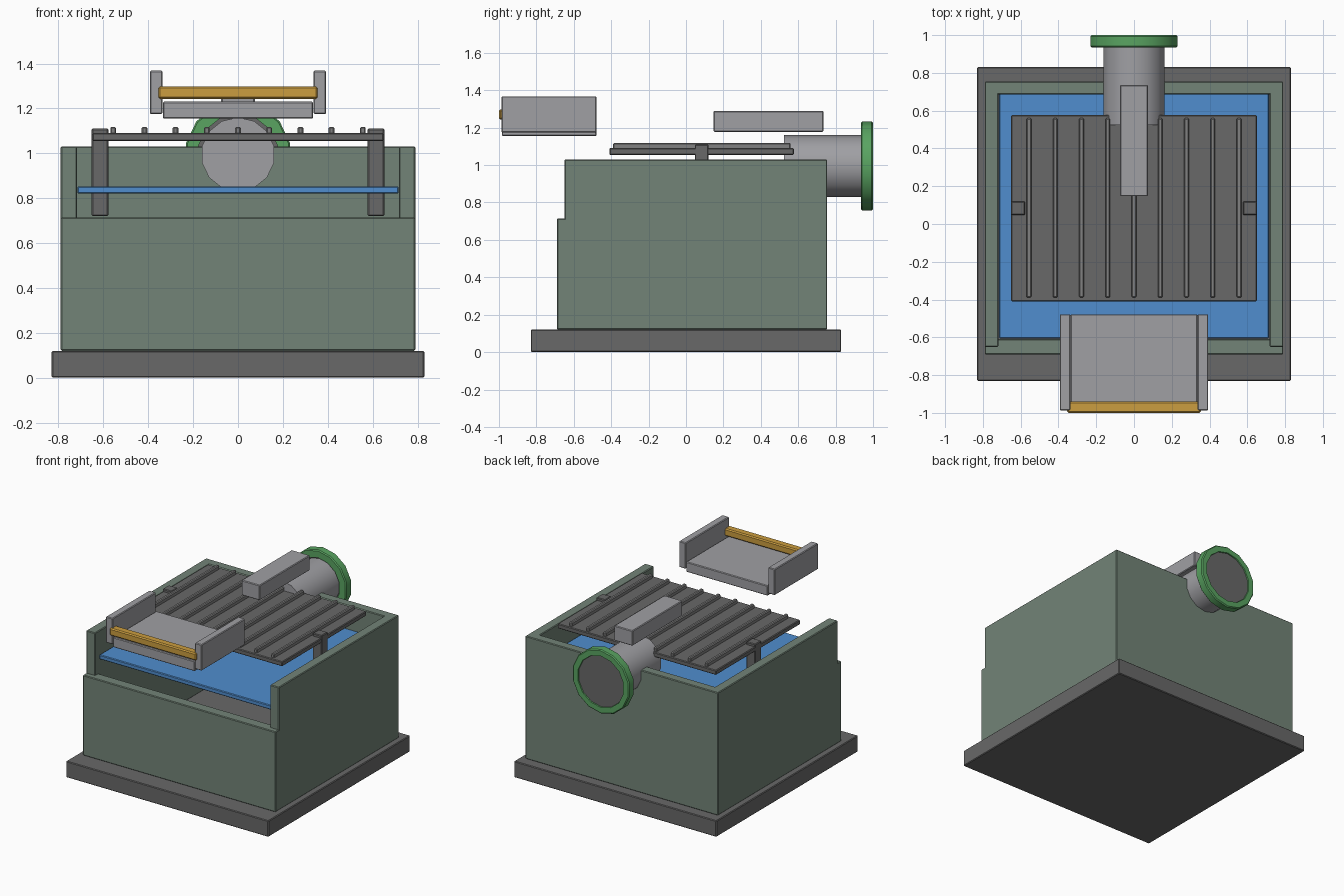
import bpy, bmesh
from math import pi, sin, cos, radians

cube = bpy.data.objects.get("Cube")
if cube:
    bpy.data.objects.remove(cube, do_unlink=True)


def material(name, r, g, b):
    m = bpy.data.materials.new(name)
    m.use_nodes = True
    m.diffuse_color = (r, g, b, 1)
    m.node_tree.nodes["Principled BSDF"].inputs["Base Color"].default_value = (r, g, b, 1)
    return m


TANK = material("grey green", .17, .23, .185)
DARK = material("dark grey", .14, .14, .14)
STEEL = material("light grey", .35, .35, .37)
RIB = material("mid grey", .22, .22, .22)
BLUE = material("water blue", .08, .27, .62)
ORANGE = material("orange", .6, .34, .05)
GREEN = material("green", .1, .37, .12)


def finish(name, bm, mat, bevel=0.0):
    bmesh.ops.recalc_face_normals(bm, faces=bm.faces)
    mesh = bpy.data.meshes.new(name)
    bm.to_mesh(mesh)
    bm.free()
    mesh.materials.append(mat)
    ob = bpy.data.objects.new(name, mesh)
    bpy.context.collection.objects.link(ob)
    if bevel:
        mod = ob.modifiers.new("edge bevel", "BEVEL")
        mod.width = bevel
        mod.segments = 1
        mod.limit_method = "ANGLE"
        mod.angle_limit = radians(40)
    return ob


def box(name, x, y, z, mat, bevel=0.005):
    """Box given by its (min, max) range on each axis."""
    bm = bmesh.new()
    bmesh.ops.create_cube(bm, size=1)
    for v in bm.verts:
        for i, (lo, hi) in enumerate((x, y, z)):
            v.co[i] = lo if v.co[i] < 0 else hi
    return finish(name, bm, mat, bevel)


def pair(name, x, y, z, mat):
    box("left_" + name, x, y, z, mat)
    box("right_" + name, (-x[1], -x[0]), y, z, mat)


def lathe_y(name, profile, mat, closed=False, sides=14, height=0.995):
    """Spin (radius, y) points around a horizontal axis."""
    bm = bmesh.new()
    rings = []
    for r, y in profile:
        angles = [pi / 2 + 2 * pi * i / sides for i in range(sides)]
        rings.append([bm.verts.new((r * cos(a), y, height + r * sin(a))) for a in angles])
    joins = list(zip(rings, rings[1:]))
    if closed:
        joins.append((rings[-1], rings[0]))
    else:
        bm.faces.new(rings[0])
        bm.faces.new(rings[-1])
    for a, b in joins:
        for i in range(sides):
            j = (i + 1) % sides
            bm.faces.new((a[i], a[j], b[j], b[i]))
    ob = finish(name, bm, mat)
    bpy.ops.object.select_all(action="DESELECT")
    ob.select_set(True)
    bpy.context.view_layer.objects.active = ob
    bpy.ops.object.shade_smooth_by_angle(angle=radians(32))
    return ob


# Base slab and open tank
box("base", (-.83, .83), (-.83, .83), (0, .12), DARK)
box("front_wall", (-.79, .79), (-.69, -.61), (.12, .715), TANK)
box("back_wall", (-.79, .79), (.685, .755), (.12, 1.03), TANK)
pair("side_wall", (.717, .79), (-.65, .755), (.12, 1.03), TANK)
box("water_sheet", (-.715, .715), (-.605, .69), (.82, .853), BLUE)

# Ribbed deck on two posts
box("deck", (-.65, .65), (-.41, .577), (1.055, 1.09), DARK)
for i in range(9):
    x = (i - 4) * .139
    box("deck_rib", (x - .013, x + .013), (-.39, .56), (1.08, 1.118), RIB, .006)
pair("post", (.578, .652), (.047, .12), (.72, 1.11), DARK)

# Pipe through the back wall with its end flange
lathe_y("pipe", [(.165, .523), (.165, .98)], STEEL)
lathe_y("flange", [(.18, .935), (.23, .935), (.237, .942), (.237, .993),
                   (.23, 1.0), (.19, 1.0)], GREEN, closed=True)
lathe_y("pipe_end_disc", [(.188, .96), (.188, .992)], DARK)

# Arm above the pipe
box("upper_arm", (-.075, .075), (.147, .735), (1.178, 1.29), STEEL)

# Front tray with side panels and a cross bar
box("tray_floor", (-.335, .335), (-.985, -.478), (1.155, 1.23), STEEL)
pair("tray_side", (.337, .393), (-.987, -.478), (1.175, 1.368), STEEL)
box("tray_bar", (-.355, .355), (-1.0, -.94), (1.243, 1.298), ORANGE, .008)
